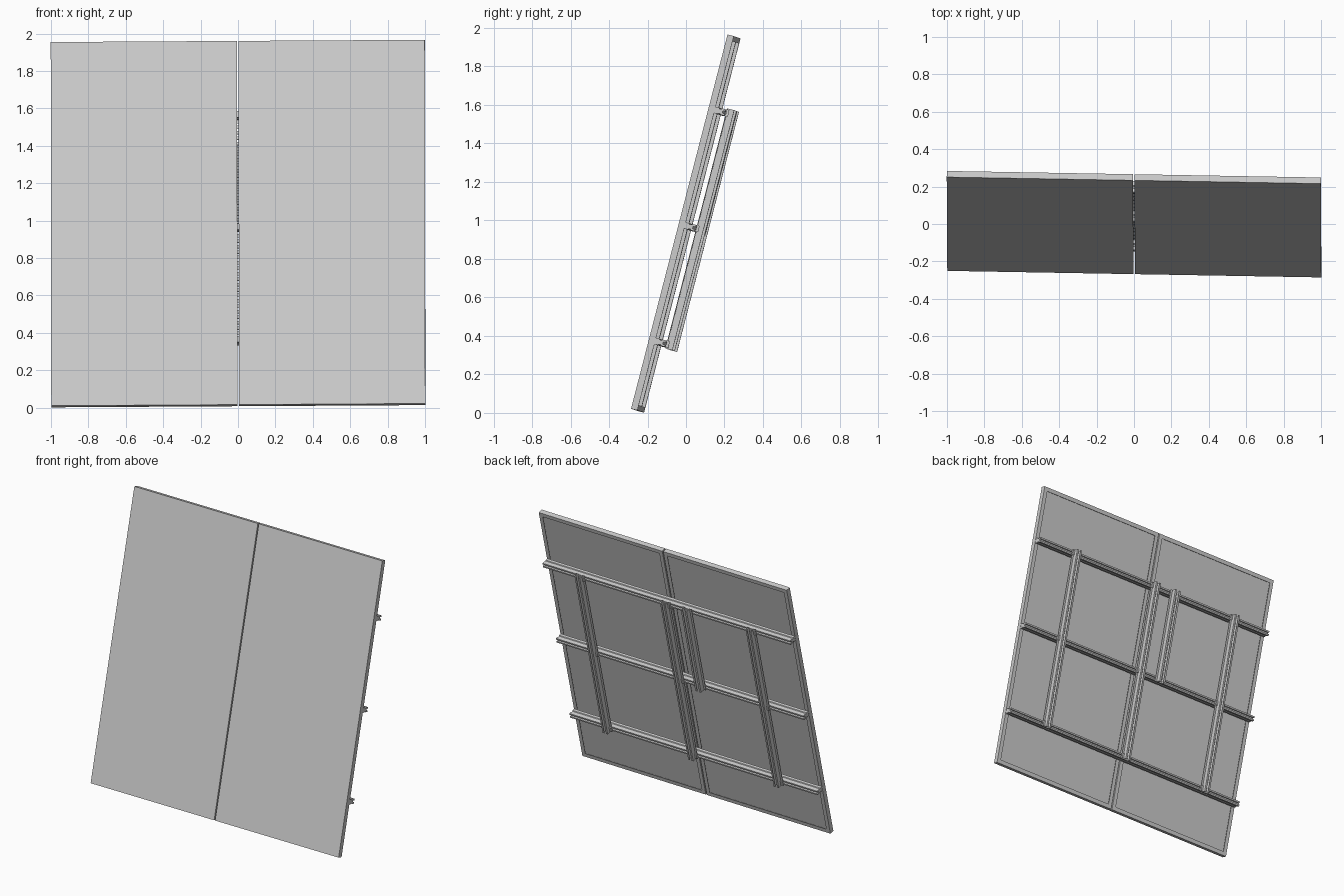
import bpy, bmesh
from mathutils import Matrix, Vector

if "Cube" in bpy.data.objects:
    bpy.data.objects.remove(bpy.data.objects["Cube"])

# One plain metal grey for everything
grey = bpy.data.materials.new("light_grey")
grey.use_nodes = True
grey.diffuse_color = (0.6, 0.6, 0.6, 1)
grey.node_tree.nodes["Principled BSDF"].inputs["Base Color"].default_value = (0.6, 0.6, 0.6, 1)

# Leaning frame: X across, Y to the back, Z up along the panel face
across = Vector((1, -0.0175, 0.006)).normalized()
up = Vector((0, 0.25, 0.97))
up = (up - across * up.dot(across)).normalized()
back = up.cross(across)
lean = Matrix((across, back, up)).transposed().to_4x4()
lean.translation = (0, -0.0175, 0.988)

HALF = 1.004      # half the panel height
DEPTH = 0.034     # panel frame depth
RAIL = 0.055      # rail depth


def finish(name, bm):
    bmesh.ops.recalc_face_normals(bm, faces=bm.faces)
    bm.transform(lean)
    mesh = bpy.data.meshes.new(name)
    bm.to_mesh(mesh)
    bm.free()
    mesh.materials.append(grey)
    obj = bpy.data.objects.new(name, mesh)
    bpy.context.collection.objects.link(obj)
    return obj


def box(bm, x, y, z):
    size = (x[1] - x[0], y[1] - y[0], z[1] - z[0])
    mid = ((x[0] + x[1]) / 2, (y[0] + y[1]) / 2, (z[0] + z[1]) / 2)
    bmesh.ops.create_cube(bm, size=1, matrix=Matrix.Translation(mid) @ Matrix.Diagonal((*size, 1)))


def extrude(bm, points, step):
    face = bm.faces.new([bm.verts.new(p) for p in points])
    made = bmesh.ops.extrude_face_region(bm, geom=[face])["geom"]
    bmesh.ops.translate(bm, vec=step, verts=[g for g in made if isinstance(g, bmesh.types.BMVert)])


def panel(name, x0, x1):
    # Thin sheet with walls and inward flanges around the back
    wall, lip, flange = 0.004, 0.003, 0.028
    bm = bmesh.new()
    box(bm, (x0, x1), (0, 0.006), (-HALF, HALF))
    for a, b, c in ((x0, x0 + wall, x0 + flange), (x1 - wall, x1, x1 - flange)):
        box(bm, (a, b), (0.006, DEPTH), (-HALF, HALF))
        box(bm, (min(a, c), max(b, c)), (DEPTH - lip, DEPTH), (-HALF, HALF))
    for s in (-1, 1):
        outer, inner, rim = s * HALF, s * (HALF - wall), s * (HALF - flange)
        box(bm, (x0, x1), (0.006, DEPTH), sorted((outer, inner)))
        box(bm, (x0, x1), (DEPTH - lip, DEPTH), sorted((outer, rim)))
    return finish(name, bm)


panel("right_panel", -1.0, -0.004)
panel("left_panel", 0.004, 1.0)

# Horizontal rails: channel section with a slot in the back
half_rail = [(0, 0.017), (0.018, 0.017), (0.022, 0.012), (0.032, 0.012),
             (0.036, 0.017), (RAIL, 0.017), (RAIL, 0.006), (0.042, 0.006)]
section = half_rail + [(y, -z) for y, z in reversed(half_rail)]
rail_heights = {"upper_rail": 0.608, "middle_rail": -0.012, "lower_rail": -0.632}
for name, height in rail_heights.items():
    bm = bmesh.new()
    extrude(bm, [(-0.998, DEPTH + y, height + z) for y, z in section], (1.996, 0, 0))
    finish(name, bm)


def post(name, x, z0, z1, width=0.026):
    # Flanged channel with a slotted web
    start = DEPTH + RAIL
    end = start + 0.038
    bm = bmesh.new()
    for s in (-1, 1):
        box(bm, sorted((x + s * width * 0.6, x + s * (width + 0.008))), (start, start + 0.005), (z0, z1))
        box(bm, sorted((x + s * width * 0.6, x + s * width * 0.78)), (start, end), (z0, z1))
        box(bm, sorted((x + s * width * 0.3, x + s * width * 0.78)), (end - 0.004, end), (z0, z1))
    count = round((z1 - z0) / 0.03)
    pitch = (z1 - z0) / count
    for i in range(count):
        z = z0 + i * pitch
        box(bm, (x - width * 0.6, x + width * 0.6), (start + 0.001, start + 0.006), (z, z + pitch * 0.6))
    return finish(name, bm)


# Vertical posts behind the rails
TOP, BOTTOM = 0.632, -0.656
post("left_post", 0.69, BOTTOM, TOP)
post("middle_post", 0.0, BOTTOM, TOP)
post("right_post", -0.69, BOTTOM, TOP)
post("short_post", -0.17, -0.035, TOP, 0.03)

# Clamps where posts cross the rails
for side, x in (("left", 0.69), ("middle", 0.0), ("right", -0.69)):
    for name, height in rail_heights.items():
        bm = bmesh.new()
        for s in (-1, 1):
            box(bm, sorted((x + s * 0.021, x + s * 0.034)), (DEPTH + RAIL, DEPTH + RAIL + 0.014),
                (height - 0.017, height + 0.017))
        finish(side + "_" + name + "_clamp", bm)
